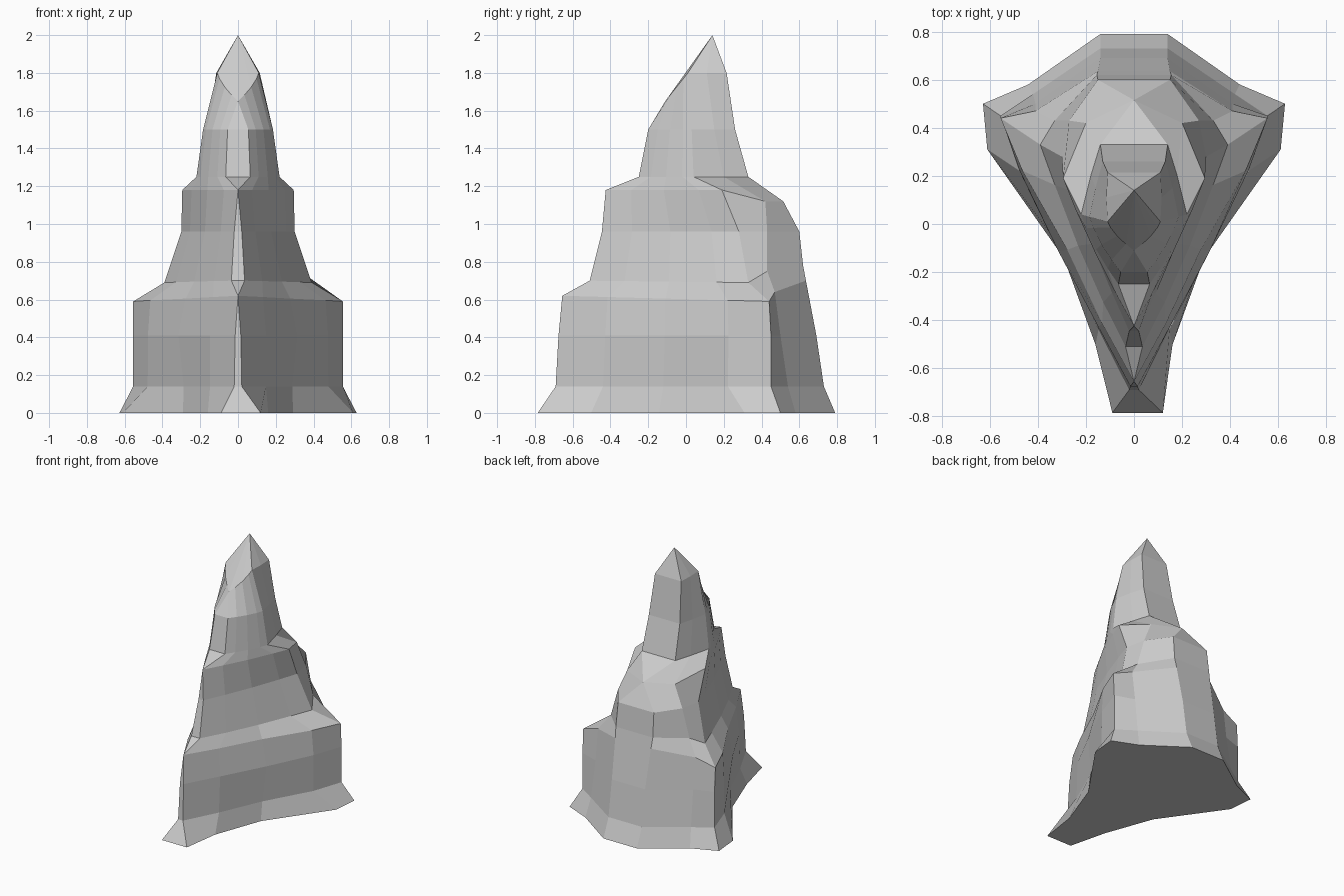
import bpy, bmesh
from mathutils import Vector

if "Cube" in bpy.data.objects:
    bpy.data.objects.remove(bpy.data.objects["Cube"])

# Half cross-sections, bottom to top: front edge, side corner, back slope, back edge (x, y, z)
ROWS = [
    [(.105, -.785, 0), (.628, .5, 0), (.44, .58, 0), (.14, .79, 0)],
    [(.02, -.69, .14), (.555, .45, .14), (.42, .54, .14), (.14, .73, .14)],
    [(.015, -.675, .41), (.555, .45, .41), (.41, .5, .41), (.14, .69, .41)],
    [(0, -.655, .62), (.555, .44, .59), (.41, .47, .64), (.15, .635, .7)],
    [(.035, -.51, .7), (.39, .33, .69), (.33, .43, .75), (.155, .62, .78)],
    [(.02, -.445, .96), (.3, .28, .96), (.27, .43, .96), (.15, .6, .96)],
    [(0, -.425, 1.18), (.295, .19, 1.18), (.2, .42, 1.12), (0, .515, 1.12)],
    [(.065, -.25, 1.25), (.22, .04, 1.25), (.18, .2, 1.25), (.14, .33, 1.25)],
    [(.055, -.2, 1.5), (.185, .03, 1.5), (.16, .15, 1.5), (.13, .26, 1.5)],
    [(0, -.11, 1.65), (.11, .01, 1.8), (.115, .11, 1.8), (.11, .215, 1.8)],
]
# Outward bulge of the long side faces at three points between front and side
STEPS = (.22, .5, .8)
BULGE = {0: (-.06, -.075, .03), 1: (.01, .0, .03), 2: (.015, .03, .03),
         3: (.01, .0, .02), 4: (.015, .02, .01)}


def half_ring(i, row):
    front, side, mid, back = (Vector(p) for p in row)
    pts = [front]
    for t, b in zip(STEPS, BULGE.get(i, (.01, .015, .01))):
        p = front.lerp(side, t)
        p.x += b
        pts.append(p)
    # The base flares out again just in front of the side corner
    if i == 0:
        pts[-1] = Vector((.61, .31, 0))
    return pts + [side, mid, back]


bm = bmesh.new()
rings = []
for i, row in enumerate(ROWS):
    half = half_ring(i, row)
    full = half + [Vector((-p.x, p.y, p.z)) for p in reversed(half)]
    if i == 0:  # slightly lopsided foot
        full[0].x += .015
        full[-1].x += .015
    rings.append([bm.verts.new(p) for p in full])

# Rock walls between neighbouring cross-sections
n = len(rings[0])
for lo, hi in zip(rings, rings[1:]):
    for k in range(n):
        j = (k + 1) % n
        bm.faces.new((lo[k], lo[j], hi[j], hi[k]))

# Pointed summit and flat underside
tip = bm.verts.new((0, .14, 2))
for k in range(n):
    bm.faces.new((rings[-1][k], rings[-1][(k + 1) % n], tip))
bm.faces.new(list(reversed(rings[0])))

bmesh.ops.remove_doubles(bm, verts=bm.verts[:], dist=.0005)
bmesh.ops.recalc_face_normals(bm, faces=bm.faces[:])

mesh = bpy.data.meshes.new("rock_spire")
bm.to_mesh(mesh)
bm.free()
rock = bpy.data.objects.new("rock_spire", mesh)
bpy.context.collection.objects.link(rock)
